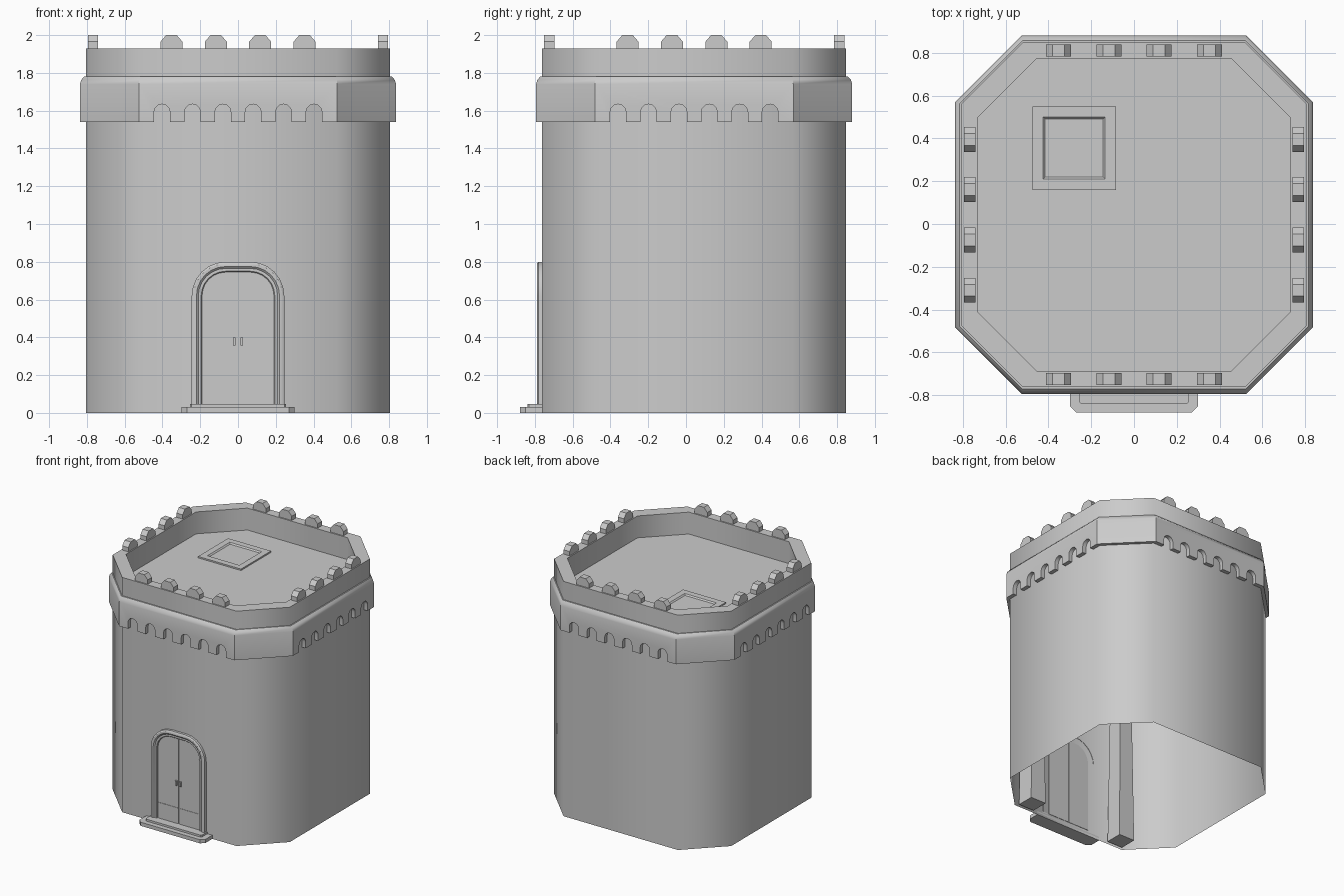
import bpy, bmesh, math
from mathutils import Vector

if "Cube" in bpy.data.objects:
    bpy.data.objects.remove(bpy.data.objects["Cube"])

CY = 0.043          # tower centre in y (the step sticks out at the front)
FRONT = CY - 0.805  # plane of the front wall


def finish(name, bm, angle=None):
    bmesh.ops.recalc_face_normals(bm, faces=bm.faces)
    me = bpy.data.meshes.new(name)
    bm.to_mesh(me)
    bm.free()
    ob = bpy.data.objects.new(name, me)
    bpy.context.collection.objects.link(ob)
    if angle:
        smooth(ob, angle)
    return ob


def smooth(ob, angle):
    bpy.ops.object.select_all(action='DESELECT')
    ob.select_set(True)
    bpy.context.view_layer.objects.active = ob
    bpy.ops.object.shade_smooth_by_angle(angle=math.radians(angle))


def bridge(bm, a, b, closed=True):
    n = len(a)
    for i in range(n if closed else n - 1):
        j = (i + 1) % n
        bm.faces.new((a[i], a[j], b[j], b[i]))


def octagon(bm, half, flat, z):
    q = [(half, -flat), (half, flat), (flat, half), (-flat, half),
         (-half, flat), (-half, -flat), (-flat, -half), (flat, -half)]
    return [bm.verts.new((x, y + CY, z)) for x, y in q]


def prism(bm, pts, a, b, axis='y'):
    """Extrude a 2D outline from a to b along the given axis."""
    def place(p, d):
        return {'x': (d, p[0], p[1]), 'y': (p[0], d, p[1]), 'z': (p[0], p[1], d)}[axis]
    lo = [bm.verts.new(place(p, a)) for p in pts]
    hi = [bm.verts.new(place(p, b)) for p in pts]
    bm.faces.new(lo)
    bm.faces.new(hi)
    bridge(bm, lo, hi)


def rect(x0, x1, y0, y1):
    return [(x0, y0), (x1, y0), (x1, y1), (x0, y1)]


# tower wall, parapet and roof floor: one open-bottomed shell
bm = bmesh.new()
rings = [octagon(bm, h, f, z) for h, f, z in
         [(0.805, 0.52, 0), (0.805, 0.52, 1.93), (0.73, 0.455, 1.93), (0.73, 0.455, 1.75)]]
for r, s in zip(rings, rings[1:]):
    bridge(bm, r, s)
bm.faces.new(rings[-1])
finish("tower_wall", bm, 50)

# overhanging band with arched notches on the four main sides
bm = bmesh.new()
rings = [octagon(bm, h, f, z) for h, f, z in
         [(0.80, 0.518, 1.54), (0.837, 0.525, 1.54), (0.837, 0.525, 1.74),
          (0.83, 0.523, 1.763), (0.815, 0.52, 1.78), (0.80, 0.518, 1.78)]]
for r, s in zip(rings, rings[1:] + rings[:1]):
    bridge(bm, r, s)
band = finish("overhang_band", bm)
for axis, centre in (('y', 0), ('x', CY)):
    bm = bmesh.new()
    for k in range(6):
        c = centre + (k - 2.5) * 0.161
        arch = [(c + 0.0425 * math.cos(math.pi * i / 6), 1.592 + 0.0425 * math.sin(math.pi * i / 6))
                for i in range(7)]
        prism(bm, [(c - 0.0425, 1.50), (c + 0.0425, 1.50)] + arch, -1.2, 1.2, axis)
    cutter = finish("notch_cutter", bm)
    cutter.hide_render = True
    mod = band.modifiers.new("notches", 'BOOLEAN')
    mod.operation = 'DIFFERENCE'
    mod.solver = 'EXACT'
    mod.object = cutter
    bpy.ops.object.select_all(action='DESELECT')
    band.select_set(True)
    bpy.context.view_layer.objects.active = band
    bpy.ops.object.modifier_apply(modifier=mod.name)
    bpy.data.objects.remove(cutter)
smooth(band, 40)

# merlons along the parapet
bm = bmesh.new()
for axis, along, across in (('y', 0, CY), ('x', CY, 0)):
    for side in (-1, 1):
        for k in range(4):
            c = along + (k - 1.5) * 0.235
            pts = [(c - 0.058, 1.92), (c - 0.058, 1.965), (c - 0.028, 2.0),
                   (c + 0.028, 2.0), (c + 0.058, 1.965), (c + 0.058, 1.92)]
            prism(bm, pts, across + side * 0.74, across + side * 0.795, axis)
finish("merlons", bm)

# roof hatch: raised frame and lid
bm = bmesh.new()
hx, hy = -0.28, 0.355
loops = []
for h, z in [(0.195, 1.745), (0.195, 1.762), (0.145, 1.762), (0.135, 1.752)]:
    loops.append([bm.verts.new((hx + x, hy + y, z)) for x, y in rect(-h, h, -h, h)])
for r, s in zip(loops, loops[1:]):
    bridge(bm, r, s)
bm.faces.new(loops[-1])
finish("roof_hatch", bm)


# door surround: moulding swept around a rounded arch
def arch_outline(inset, bottom=0.045):
    r = 0.18 - inset
    pts = [(0.065 + r, bottom)]
    pts += [(0.065 + r * math.cos(math.pi * i / 12), 0.62 + r * math.sin(math.pi * i / 12))
            for i in range(7)]
    return pts + [(-x, z) for x, z in reversed(pts)]


bm = bmesh.new()
loops = []
for inset, out in [(0, -0.003), (0, 0.02), (0.01, 0.027), (0.025, 0.027),
                   (0.035, 0.018), (0.05, 0.018), (0.055, 0.012), (0.055, -0.003)]:
    loops.append([bm.verts.new((x, FRONT - out, z)) for x, z in arch_outline(inset)])
for r, s in zip(loops, loops[1:]):
    bridge(bm, r, s, closed=False)
finish("door_surround", bm, 35)

# door leaves, kick plates and handles, mirrored about the middle
bm = bmesh.new()
half = arch_outline(0.055)[:8]
for s in (-1, 1):
    leaf = [(s * 0.003, 0.045)] + [(s * x, z) for x, z in half] + [(s * 0.003, 0.745)]
    prism(bm, leaf, FRONT + 0.003, FRONT - 0.006)
    prism(bm, rect(s * 0.006, s * 0.183, 0.045, 0.175), FRONT, FRONT - 0.009)
finish("door_leaves", bm)
bm = bmesh.new()
for s in (-1, 1):
    prism(bm, rect(s * 0.012, s * 0.026, 0.358, 0.398), FRONT, FRONT - 0.02)
finish("door_handles", bm)

# two doorsteps with clipped front corners
bm = bmesh.new()
for w, y, z0, z1, c in [(0.30, -0.88, 0, 0.03, 0.03), (0.255, -0.84, 0.03, 0.046, 0.008)]:
    prism(bm, [(-w, FRONT), (-w, y + c), (-w + c, y), (w - c, y), (w, y + c), (w, FRONT)],
          z0, z1, 'z')
finish("doorstep", bm)

# tapered inner posts behind the front wall
for s in (-1, 1):
    bm = bmesh.new()
    ends = []
    for h, z in [(0.07, 0), (0.05, 1.75)]:
        ends.append([bm.verts.new((s * 0.43 + x, -0.665 + y, z)) for x, y in rect(-h, h, -h, h)])
        bm.faces.new(ends[-1])
    bridge(bm, *ends)
    finish("inner_post_" + ("left" if s < 0 else "right"), bm)
